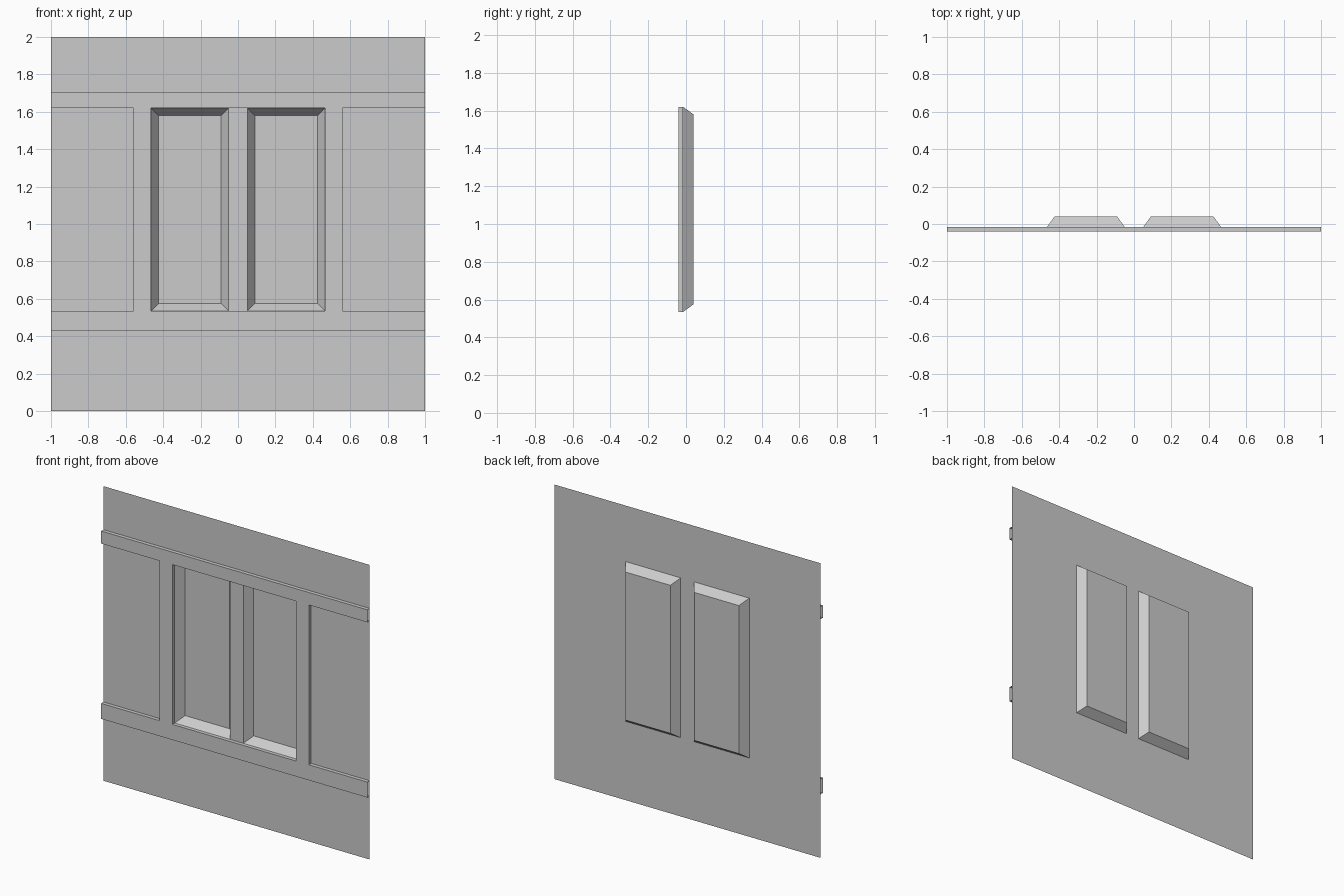
import bpy
import bmesh

if "Cube" in bpy.data.objects:
    bpy.data.objects.remove(bpy.data.objects["Cube"])

WALL_Y, TRIM_Y, PANE_Y = -0.015, -0.04, 0.04
SILL, HEAD = 0.535, 1.62


def make_object(name, quads):
    """Build an object from quads, welding shared corners."""
    bm = bmesh.new()
    for quad in quads:
        bm.faces.new([bm.verts.new(p) for p in quad])
    bmesh.ops.remove_doubles(bm, verts=bm.verts, dist=1e-5)
    mesh = bpy.data.meshes.new(name)
    bm.to_mesh(mesh)
    bm.free()
    obj = bpy.data.objects.new(name, mesh)
    bpy.context.collection.objects.link(obj)
    return obj


def panel(x0, x1, z0, z1, y):
    """Upright rectangle facing the front."""
    return [(x0, y, z0), (x1, y, z0), (x1, y, z1), (x0, y, z1)]


def grid_cells(xs, zs, holes):
    return [(i, k) for i in range(len(xs) - 1) for k in range(len(zs) - 1)
            if (i, k) not in holes]


# Wall sheet with two window openings
xs = [-1, -0.465, -0.05, 0.05, 0.465, 1]
zs = [0, SILL, HEAD, 2]
make_object("wall", [panel(xs[i], xs[i + 1], zs[k], zs[k + 1], WALL_Y)
                     for i, k in grid_cells(xs, zs, {(1, 1), (3, 1)})])

# Raised trim: two full-width bands joined by two posts, open at the wall ends
xs = [-1, -0.56, -0.465, 0.465, 0.56, 1]
zs = [0.43, SILL, HEAD, 1.705]
cells = grid_cells(xs, zs, {(0, 1), (2, 1), (4, 1)})
quads = []
for i, k in cells:
    corners = panel(xs[i], xs[i + 1], zs[k], zs[k + 1], TRIM_Y)
    quads.append(corners)
    neighbours = [(i, k - 1), (i + 1, k), (i, k + 1), (i - 1, k)]
    for n, cell in enumerate(neighbours):
        if cell in cells or cell[0] in (-1, len(xs) - 1):
            continue
        a, b = corners[n], corners[(n + 1) % 4]
        quads.append([b, a, (a[0], WALL_Y, a[2]), (b[0], WALL_Y, b[2])])
make_object("window_trim", quads)

# Recessed windows with sloping reveals
for side, x0, x1 in (("left", -0.465, -0.05), ("right", 0.05, 0.465)):
    outer = panel(x0, x1, SILL, HEAD, WALL_Y)
    inner = panel(x0 + 0.04, x1 - 0.04, SILL + 0.04, HEAD - 0.04, PANE_Y)
    quads = [inner]
    for n in range(4):
        m = (n + 1) % 4
        quads.append([outer[n], outer[m], inner[m], inner[n]])
    make_object(side + "_window", quads)
